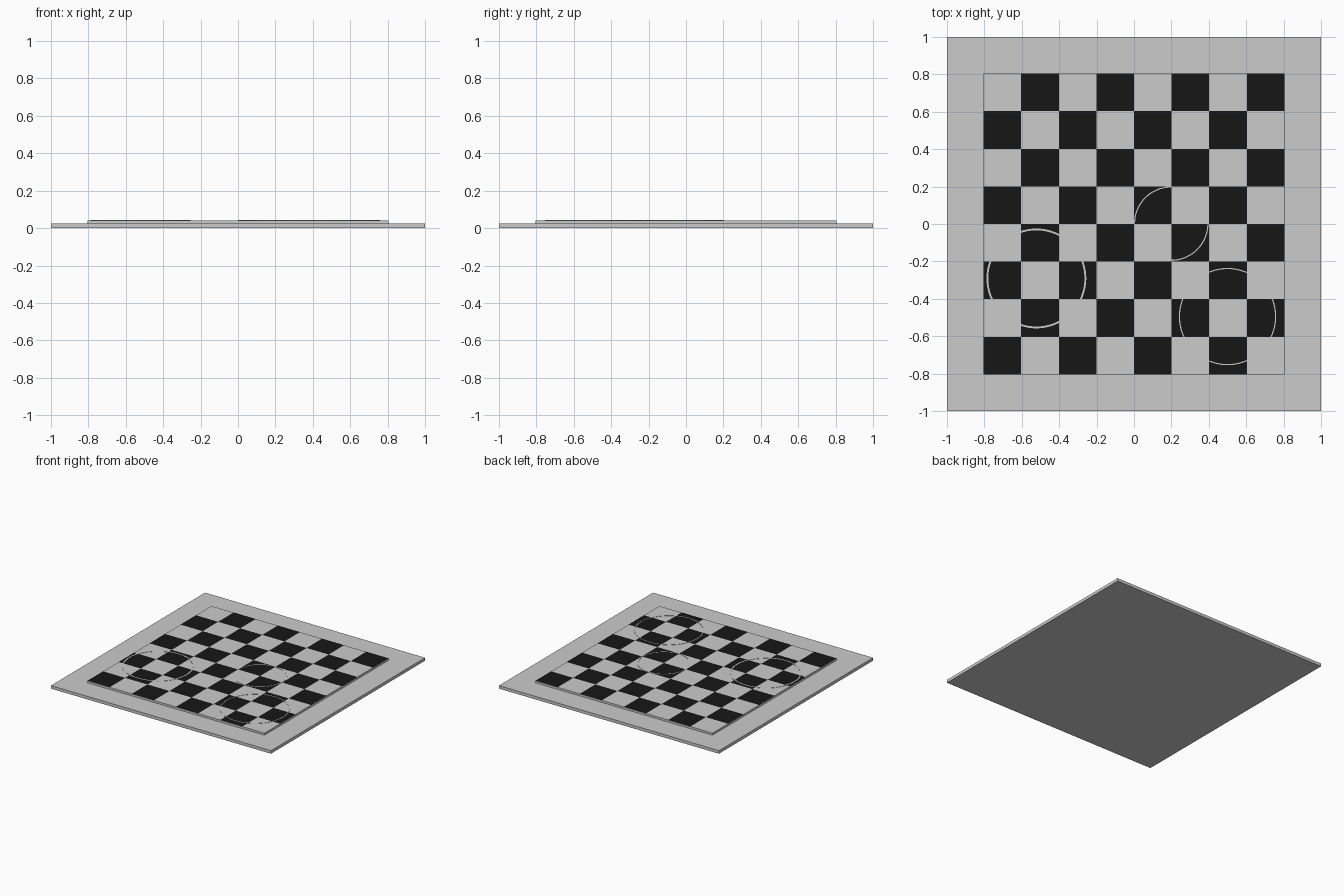
import bpy, bmesh, math

if "Cube" in bpy.data.objects:
    bpy.data.objects.remove(bpy.data.objects["Cube"])

def finish(name, bm, mat=None):
    bmesh.ops.recalc_face_normals(bm, faces=bm.faces)
    me = bpy.data.meshes.new(name)
    bm.to_mesh(me)
    bm.free()
    ob = bpy.data.objects.new(name, me)
    bpy.context.collection.objects.link(ob)
    if mat:
        me.materials.append(mat)
    return ob

def add_box(bm, x0, x1, y0, y1, z0, z1):
    r = bmesh.ops.create_cube(bm, size=1)
    for v in r["verts"]:
        v.co.x = x1 if v.co.x > 0 else x0
        v.co.y = y1 if v.co.y > 0 else y0
        v.co.z = z1 if v.co.z > 0 else z0

def slab(name, half, z0, z1):
    bm = bmesh.new()
    add_box(bm, -half, half, -half, half, z0, z1)
    finish(name, bm)

def ring(name, cx, cy, r, w, z0, z1, start=0, sweep=360, n=96):
    # thin rectangular section swept round a full circle or an open arc
    bm = bmesh.new()
    closed = sweep >= 360
    secs = []
    for k in range(n if closed else n + 1):
        a = math.radians(start + sweep * k / n)
        secs.append([bm.verts.new((cx + q * math.cos(a), cy + q * math.sin(a), z))
                     for q, z in ((r - w, z0), (r, z0), (r, z1), (r - w, z1))])
    for k in range(n):
        a, b = secs[k], secs[(k + 1) % len(secs)]
        for i in range(4):
            j = (i + 1) % 4
            bm.faces.new((a[i], a[j], b[j], b[i]))
    if not closed:
        bm.faces.new(secs[0])
        bm.faces.new(secs[-1])
    finish(name, bm)

black = bpy.data.materials.new("black")
black.diffuse_color = (0.008, 0.008, 0.008, 1)
black.use_nodes = True
black.node_tree.nodes["Principled BSDF"].inputs["Base Color"].default_value = black.diffuse_color

# Base plate and raised playing board
TOP = 0.042
slab("base_plate", 1.0, 0.0, 0.025)
slab("board", 0.804, 0.025, TOP)

# Dark squares inlaid on the board
bm = bmesh.new()
for i in range(8):
    for j in range(8):
        if (i + j) % 2 == 0:
            x, y = -0.804 + 0.201 * i, -0.804 + 0.201 * j
            vs = [bm.verts.new((x + dx, y + dy, TOP + 0.0008))
                  for dx, dy in ((0, 0), (0.201, 0), (0.201, 0.201), (0, 0.201))]
            bm.faces.new(vs)
finish("dark_squares", bm, black)

# Thin rings lying on the board
ring("left_ring", -0.522, -0.291, 0.267, 0.010, TOP - 0.001, TOP + 0.002)
ring("middle_ring", 0.199, 0.002, 0.199, 0.006, TOP - 0.001, TOP + 0.002, start=236, sweep=304)
ring("right_ring", 0.50, -0.495, 0.26, 0.006, TOP - 0.001, TOP + 0.002)
